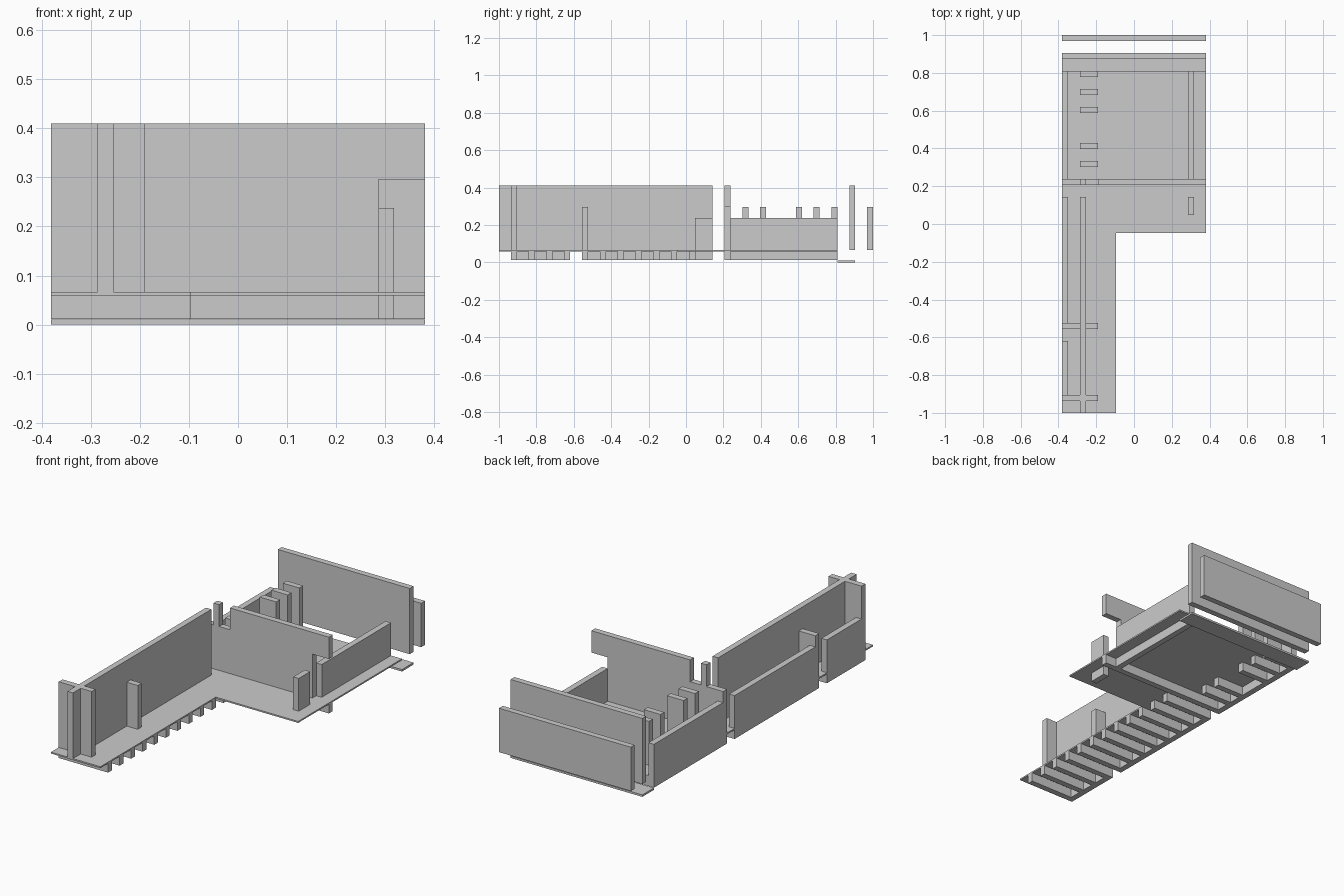
import bpy, bmesh

if "Cube" in bpy.data.objects:
    bpy.data.objects.remove(bpy.data.objects["Cube"])

U = 2 / 63                      # grid module (wall thickness)
X0, Y0 = -12 * U, -1.0
PLATE, BASE, UNDER, FLOOR = 0.0105, 0.0115, 0.059, 0.0667
LOW, MID, TALL = 0.238, 0.296, 0.41


def box(name, x, y, z):
    """Box from module ranges in x and y, and real heights in z."""
    bm = bmesh.new()
    bmesh.ops.create_cube(bm, size=1)
    for v in bm.verts:
        v.co = (X0 + U * x[v.co.x > 0], Y0 + U * y[v.co.y > 0], z[v.co.z > 0])
    me = bpy.data.meshes.new(name)
    bm.to_mesh(me)
    bm.free()
    ob = bpy.data.objects.new(name, me)
    bpy.context.collection.objects.link(ob)
    return ob


def wall(name, x, y, top):
    return box(name, x, y, (FLOOR, top))


def beam(name, x, y):
    return box(name, x, y, (BASE, UNDER))


# L-shaped floor slab
bm = bmesh.new()
outline = [(0, 0), (9, 0), (9, 30), (24, 30), (24, 57), (0, 57)]
face = bm.faces.new([bm.verts.new((X0 + U * x, Y0 + U * y, UNDER)) for x, y in outline])
ext = bmesh.ops.extrude_face_region(bm, geom=[face])
for v in ext["geom"]:
    if isinstance(v, bmesh.types.BMVert):
        v.co.z = FLOOR
bmesh.ops.recalc_face_normals(bm, faces=bm.faces)
me = bpy.data.meshes.new("floor_slab")
bm.to_mesh(me)
bm.free()
bpy.context.collection.objects.link(bpy.data.objects.new("floor_slab", me))

# Low step and the two free-standing back walls
box("back_step", (0, 24), (57, 60), (0, PLATE))
wall("back_wall", (0, 24), (59, 60), TALL)
wall("outer_back_wall", (0, 24), (62, 63), MID)

# Corridor walls
wall("corridor_wall", (3, 4), (0, 36), TALL)
for x in ((0, 3), (4, 6)):
    wall("end_cross_wall", x, (2, 3), TALL)
    wall("middle_cross_wall", x, (14, 15), MID)

# Low outer walls, each with a foundation beam
for y in ((3, 12), (15, 36), (39, 57)):
    wall("left_parapet", (0, 1), y, LOW)
    beam("left_foundation", (0, 1), y)
for y in ((33, 36), (39, 57)):
    wall("right_parapet", (21, 22), y, LOW)
    beam("right_foundation", (21, 22), y)

# Room front wall with post, low section and lintel
wall("front_wall_low_left", (0, 3), (38, 39), MID)
wall("front_wall_post", (3, 4), (38, 39), TALL)
wall("front_wall_low_right", (4, 6), (38, 39), MID)
wall("front_wall", (6, 21), (38, 39), TALL)
box("front_wall_lintel", (21, 24), (38, 39), (MID, TALL))
beam("front_foundation", (0, 24), (38, 39))

# Corridor joists under the floor
for k in range(2, 36, 3):
    beam("corridor_joist", (0 if k in (2, 14) else 1, 9), (k, k + 1))

# Room partitions with joists beneath
for k in (41, 44, 50, 53, 56):
    wall("room_partition", (3, 6), (k, k + 1), MID)
    beam("room_joist", (1, 6), (k, k + 1))
